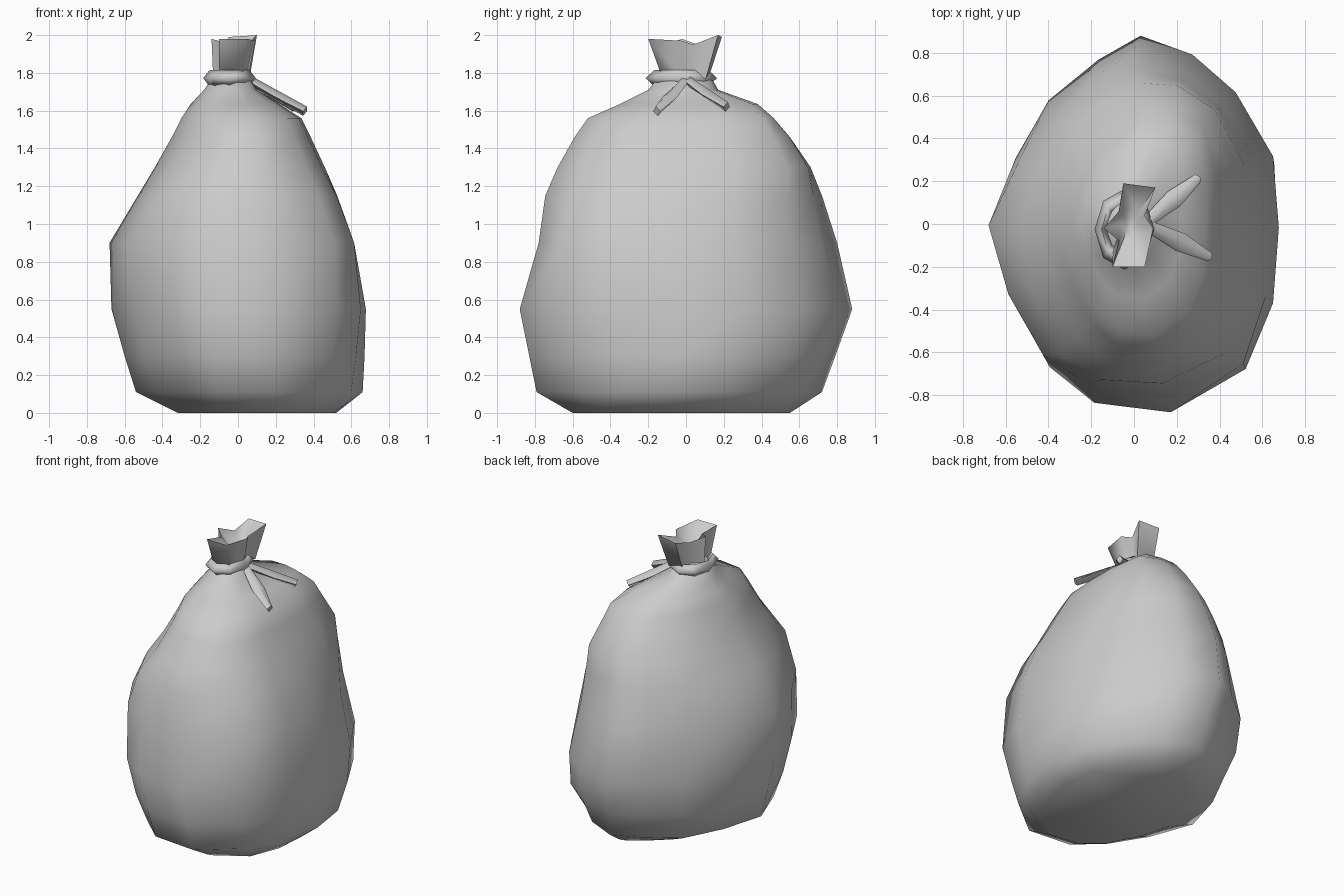
import bpy, bmesh, math
from mathutils import Vector

cube = bpy.data.objects.get("Cube")
if cube:
    bpy.data.objects.remove(cube)

grey = bpy.data.materials.new("bag grey")
grey.use_nodes = True
grey.diffuse_color = (0.6, 0.6, 0.6, 1)
grey.node_tree.nodes["Principled BSDF"].inputs["Base Color"].default_value = (0.6, 0.6, 0.6, 1)


def loft(name, rings, capped=True, angle=180):
    """Skin a list of equally sized rings, capped or joined end to end."""
    bm = bmesh.new()
    rows = [[bm.verts.new(p) for p in ring] for ring in rings]
    n = len(rows[0])
    pairs = list(zip(rows, rows[1:]))
    if capped:
        bm.faces.new(rows[0][::-1])
        bm.faces.new(rows[-1])
    else:
        pairs.append((rows[-1], rows[0]))
    for a, b in pairs:
        for i in range(n):
            j = (i + 1) % n
            bm.faces.new((a[i], a[j], b[j], b[i]))
    bmesh.ops.recalc_face_normals(bm, faces=bm.faces)
    mesh = bpy.data.meshes.new(name)
    bm.to_mesh(mesh)
    bm.free()
    mesh.materials.append(grey)
    obj = bpy.data.objects.new(name, mesh)
    bpy.context.collection.objects.link(obj)
    bpy.ops.object.select_all(action='DESELECT')
    obj.select_set(True)
    bpy.context.view_layer.objects.active = obj
    bpy.ops.object.shade_smooth_by_angle(angle=math.radians(angle))


# Bag body: one uneven outline fitted to the extents of each level,
# with each of the four corners bulging or sagging a little
outline = [(1, -.02), (.96, .36), (.7, .7), (.4, .9), (.04, 1), (-.25, .87),
           (-.59, .65), (-.82, .35), (-1, -.02), (-.84, -.42), (-.59, -.76),
           (-.28, -.95), (.25, -1), (.77, -.77), (.96, -.42)]
levels = [  # z, x min, x max, y min, y max, bulge in percent (++, -+, --, +-)
    (0, -.32, .52, -.6, .55, (0, 0, 0, 0)),
    (.11, -.54, .66, -.81, .72, (-6, 14, -5, -10)),
    (.3, -.6, .67, -.84, .79, (4, 17, 0, -5)),
    (.55, -.67, .677, -.88, .88, (0, 2, 0, 0)),
    (.9, -.68, .615, -.78, .8, (0, -10, 4, 9)),
    (1.15, -.53, .525, -.745, .72, (8, 7, 10, 5)),
    (1.3, -.44, .46, -.68, .66, (17, 7, 2, 1)),
    (1.46, -.35, .385, -.59, .55, (21, 6, 0, 0)),
    (1.56, -.3, .335, -.52, .465, (28, 5, 0, 0)),
    (1.635, -.25, .22, -.35, .38, (33, 5, 0, 0)),
    (1.71, -.18, .1, -.2, .17, (0, 0, 0, 0)),
    (1.8, -.12, .05, -.13, .12, (0, 0, 0, 0)),
]


def clamp(t):
    return max(-1, min(1, t))


body = []
for z, x0, x1, y0, y1, bulge in levels:
    ring = []
    for u, v in outline:
        corner = (0 if u > 0 else 1) if v > 0 else (2 if u < 0 else 3)
        f = 1 + bulge[corner] / 100 * min(1, (2 * u * v) ** 2)
        ring.append(((x0 + x1) / 2 + clamp(u * f) * (x1 - x0) / 2,
                     (y0 + y1) / 2 + clamp(v * f) * (y1 - y0) / 2, z))
    body.append(ring)
loft("bag_body", body)

# Cord tied round the neck, with a ridged section
cord = []
for k in range(8):
    a = math.tau * k / 8
    ring = []
    for m in range(4):
        b = math.tau * m / 4
        r = 1 + .3 * math.cos(b)
        ring.append((-.045 + .107 * r * math.cos(a), -.025 + .145 * r * math.sin(a),
                     1.772 + .042 * math.sin(b)))
    cord.append(ring)
loft("neck_cord", cord, capped=False, angle=100)

# Gathered, pleated mouth above the cord, folding down into a shallow pit
mouth = [(.1, .17, 2), (.05, .04, 1.95), (.09, -.02, 1.97), (.05, -.2, 1.98),
         (-.1, -.2, 1.98), (-.07, -.08, 1.96), (-.14, -.02, 1.98),
         (-.07, .06, 1.95), (-.05, .19, 1.99)]
neck = [(-.035 + (x + .02) * .8, y * .62, 1.77) for x, y, z in mouth]
pit = [(-.02 + (x + .02) * .35, y * .35, 1.87) for x, y, z in mouth]
loft("gathered_mouth", [neck, mouth, pit], angle=75)


# Two loose cord ends, widest in the middle
def cord_end(name, tip):
    start, tip = Vector((.05, 0, 1.765)), Vector(tip)
    along = (tip - start).normalized()
    side = along.cross(Vector((0, 0, 1))).normalized()
    up = side.cross(along)
    rings = []
    for t, w in ((0, .024), (.55, .045), (1, .022)):
        c = start.lerp(tip, t)
        rings.append([c + side * w, c + up * .027, c - side * w, c - up * .027])
    loft(name, rings, angle=80)


cord_end("cord_end_front", (.355, -.155, 1.597))
cord_end("cord_end_back", (.3, .215, 1.62))
